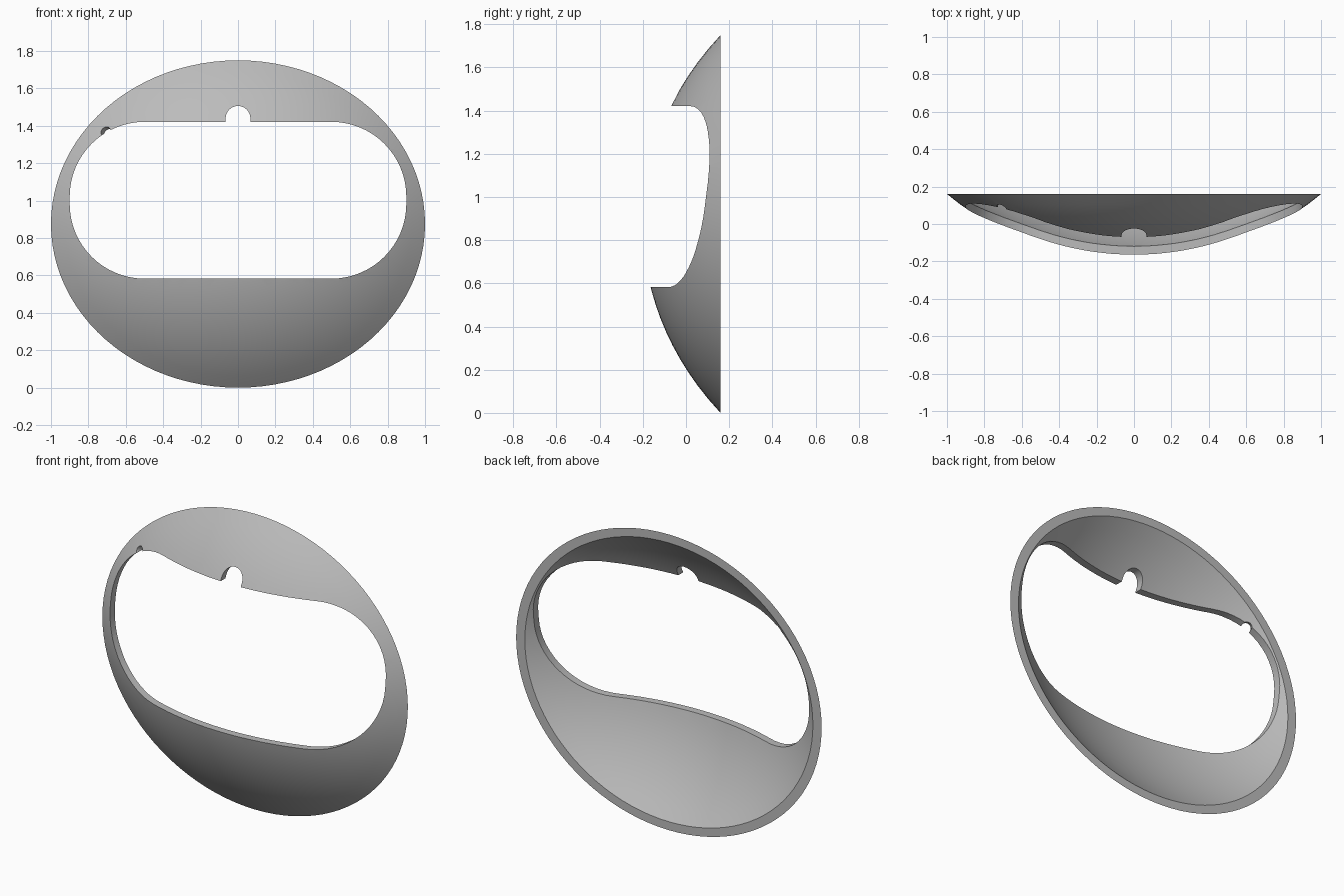
import bpy, bmesh
from math import sin, cos, pi, sqrt
from mathutils import Vector

if "Cube" in bpy.data.objects:
    bpy.data.objects.remove(bpy.data.objects["Cube"])

HEIGHT = 0.875          # vertical half size of the oval
BALL = 1.569            # radius of the dome's curvature
WALL = 0.045            # wall depth
BACK = 0.16             # plane of the flat back rim


def sag(r):
    return BALL - sqrt(BALL * BALL - r * r)


def make_object(name, bm):
    bmesh.ops.recalc_face_normals(bm, faces=bm.faces)
    mesh = bpy.data.meshes.new(name)
    bm.to_mesh(mesh)
    bm.free()
    obj = bpy.data.objects.new(name, mesh)
    bpy.context.collection.objects.link(obj)
    return obj


def arc(cx, cz, r, start, end, steps):
    angles = [start + (end - start) * i / steps for i in range(steps + 1)]
    return [(cx + r * cos(a), cz + r * sin(a)) for a in angles]


def prism(name, outline):
    """Closed outline in x and z, extruded through the shell along y."""
    bm = bmesh.new()
    face = bm.faces.new([bm.verts.new((x, -1, z)) for x, z in outline])
    grown = bmesh.ops.extrude_face_region(bm, geom=[face])["geom"]
    verts = [v for v in grown if isinstance(v, bmesh.types.BMVert)]
    bmesh.ops.translate(bm, verts=verts, vec=(0, 2, 0))
    return make_object(name, bm)


# Domed oval shell: outer cap, flat back rim, inner cap
def build_shell(rings=14, segments=96):
    bm = bmesh.new()
    inner_edge = sqrt(BALL ** 2 - (BALL - sag(1) + WALL) ** 2)
    front = BACK - sag(1)
    profile = [(i / rings, front + sag(i / rings)) for i in range(1, rings + 1)]
    inner = [inner_edge * i / rings for i in range(rings, 0, -1)]
    profile += [(r, front + WALL + sag(r)) for r in inner]

    loops = []
    for r, y in profile:
        loops.append([bm.verts.new((r * cos(a), y, HEIGHT * (1 + r * sin(a))))
                      for a in (2 * pi * k / segments for k in range(segments))])
    for a, b in zip(loops, loops[1:]):
        for k in range(segments):
            n = (k + 1) % segments
            bm.faces.new((a[k], a[n], b[n], b[k]))
    for loop, y in ((loops[0], front), (loops[-1], front + WALL)):
        tip = bm.verts.new((0, y, HEIGHT))
        for k in range(segments):
            bm.faces.new((tip, loop[k], loop[(k + 1) % segments]))
    return make_object("oval_shell", bm)


shell = build_shell()

# Wide rounded opening
low, high, side, radius = 0.583, 1.421, 0.9, 0.4
opening = []
for i, (sx, z) in enumerate([(1, high - radius), (-1, high - radius),
                             (-1, low + radius), (1, low + radius)]):
    opening += arc(sx * (side - radius), z, radius, i * pi / 2, (i + 1) * pi / 2, 16)
opening_cutter = prism("opening_cutter", opening)

# Round-topped notch in the middle of the upper edge
notch = arc(0, 1.44, 0.066, 0, pi, 20) + [(-0.066, 1.3), (0.066, 1.3)]
notch_cutter = prism("notch_cutter", notch)

# Small drilled nick at the upper right corner, square to the dome
nick = Vector((-0.712, 0.08, 1.372))
axis = nick - Vector((0, BACK - sag(1) + BALL, HEIGHT))
bm = bmesh.new()
bmesh.ops.create_cone(bm, cap_ends=True, segments=20, radius1=0.028,
                      radius2=0.028, depth=0.3)
bm.transform(axis.to_track_quat("Z", "Y").to_matrix().to_4x4())
bmesh.ops.translate(bm, verts=bm.verts, vec=nick)
nick_cutter = make_object("nick_cutter", bm)

# Cut the openings
bpy.ops.object.select_all(action="DESELECT")
bpy.context.view_layer.objects.active = shell
shell.select_set(True)
for cutter in (opening_cutter, notch_cutter, nick_cutter):
    cutter.hide_render = True
    cut = shell.modifiers.new(cutter.name, "BOOLEAN")
    cut.operation = "DIFFERENCE"
    cut.solver = "EXACT"
    cut.object = cutter
    bpy.ops.object.modifier_apply(modifier=cut.name)
    bpy.data.objects.remove(cutter)

# Plain grey finish
grey = bpy.data.materials.new("plain_grey")
grey.use_nodes = True
colour = (0.5, 0.5, 0.5, 1)
grey.diffuse_color = colour
grey.node_tree.nodes["Principled BSDF"].inputs["Base Color"].default_value = colour
shell.data.materials.clear()
shell.data.materials.append(grey)
bpy.ops.object.shade_smooth_by_angle(angle=pi / 6)
